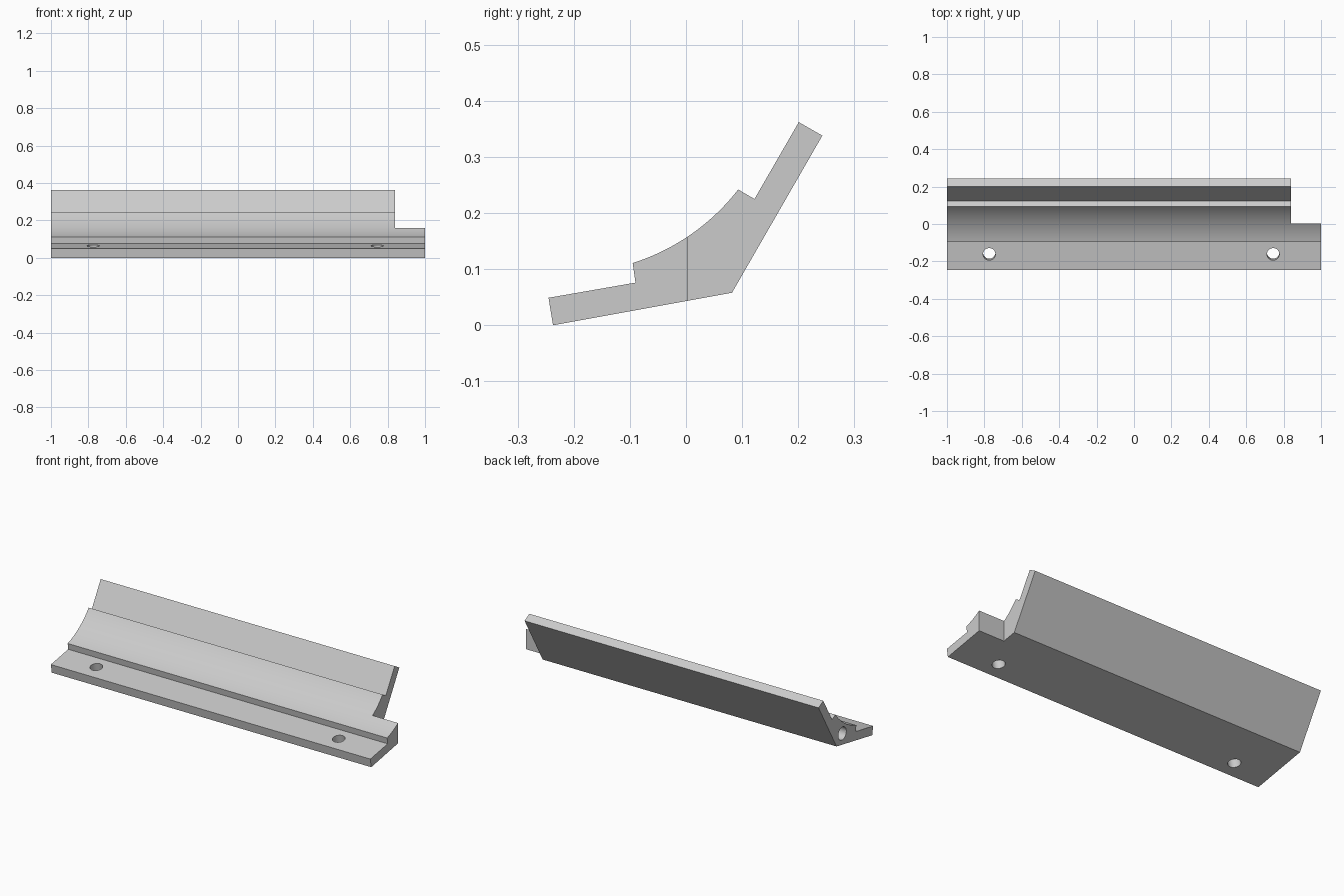
import bpy
import bmesh
import math
from mathutils import Vector

cube = bpy.data.objects.get("Cube")
if cube:
    bpy.data.objects.remove(cube, do_unlink=True)

grey = bpy.data.materials.new("light_grey")
grey.use_nodes = True
COLOUR = (0.6, 0.6, 0.6, 1)
grey.diffuse_color = COLOUR
grey.node_tree.nodes["Principled BSDF"].inputs["Base Color"].default_value = COLOUR


def arc(a, b, sag, steps):
    """Points of a circular arc from a to b that dips by sag to the right."""
    a, b = Vector(a), Vector(b)
    half = (b - a).length / 2
    along = (b - a).normalized()
    side = Vector((along.y, -along.x))
    radius = (half * half + sag * sag) / (2 * sag)
    centre = (a + b) / 2 - side * (radius - sag)
    spread = math.asin(half / radius)
    angles = [spread * (2 * i / steps - 1) for i in range(steps + 1)]
    return [tuple(centre + radius * (side * math.cos(t) + along * math.sin(t)))
            for t in angles]


def extrude_profile(name, points, x0, x1):
    """Extrude a (y, z) outline along x."""
    bm = bmesh.new()
    face = bm.faces.new([bm.verts.new((x0, y, z)) for y, z in points])
    grown = bmesh.ops.extrude_face_region(bm, geom=[face])["geom"]
    moved = [g for g in grown if isinstance(g, bmesh.types.BMVert)]
    bmesh.ops.translate(bm, verts=moved, vec=(x1 - x0, 0, 0))
    bmesh.ops.recalc_face_normals(bm, faces=bm.faces)
    mesh = bpy.data.meshes.new(name)
    bm.to_mesh(mesh)
    bm.free()
    mesh.materials.append(grey)
    obj = bpy.data.objects.new(name, mesh)
    bpy.context.collection.objects.link(obj)
    return obj


def drill(name, location, rotation, radius, depth):
    bpy.ops.mesh.primitive_cylinder_add(vertices=48, radius=radius, depth=depth,
                                        location=location, rotation=rotation)
    obj = bpy.context.object
    obj.name = name
    obj.data.materials.append(grey)
    return obj


# Angled rail: sloping flange, concave cradle and raised back wall
profile = [(-0.237, 0), (0.082, 0.058), (0.243, 0.338), (0.201, 0.362),
           (0.122, 0.225)]
profile += reversed(arc((-0.095, 0.111), (0.093, 0.242), 0.0175, 24))
profile += [(-0.09, 0.076), (-0.245, 0.049)]
rail = extrude_profile("angled_rail", profile, -1, 1)

# End notch, two flange screw holes and a blind hole in the end
notch = [(0.003, -0.1), (0.5, -0.1), (0.5, 0.5), (0.003, 0.5)]
cutters = [extrude_profile("notch_cutter", notch, 0.84, 1.2)]
for x in (-0.774, 0.744):
    cutters.append(drill("screw_hole_cutter", (x, -0.157, 0.04),
                         (math.radians(10.3), 0, 0), 0.033, 0.15))
cutters.append(drill("end_hole_cutter", (-1, 0.031, 0.112),
                     (0, math.pi / 2, 0), 0.036, 0.6))

bpy.ops.object.select_all(action='DESELECT')
bpy.context.view_layer.objects.active = rail
rail.select_set(True)
for cutter in cutters:
    cutter.hide_render = True
    cut = rail.modifiers.new(cutter.name, 'BOOLEAN')
    cut.operation = 'DIFFERENCE'
    cut.solver = 'EXACT'
    cut.object = cutter
    bpy.ops.object.modifier_apply(modifier=cut.name)
    bpy.data.objects.remove(cutter, do_unlink=True)

bpy.ops.object.shade_smooth_by_angle(angle=math.radians(20))
